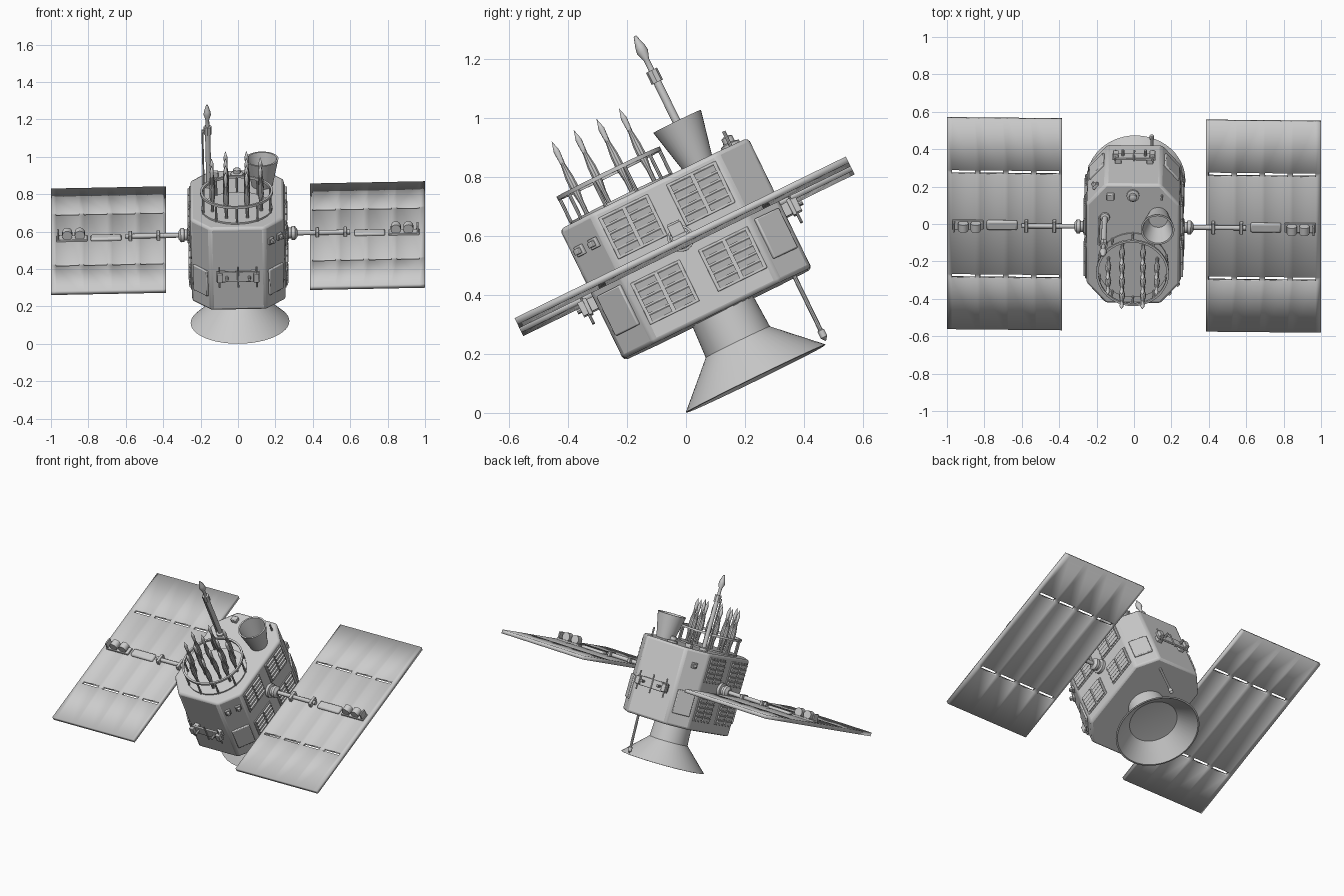
import bpy, bmesh
from math import radians, pi, cos, sin, atan2
from mathutils import Matrix, Vector

cube = bpy.data.objects.get("Cube")
if cube:
    bpy.data.objects.remove(cube)

grey = bpy.data.materials.new("spacecraft_grey")
grey.use_nodes = True
colour = (0.6, 0.6, 0.6, 1)
grey.diffuse_color = colour
grey.node_tree.nodes["Principled BSDF"].inputs["Base Color"].default_value = colour

# The whole craft leans back and rolls very slightly
TILT = (Matrix.Translation((0, 0, 0.555)) @ Matrix.Rotation(radians(26), 4, 'X')
        @ Matrix.Rotation(radians(-1.25), 4, 'Y'))
parts = []


def finish(name, bm, bevel=0, place=None):
    bmesh.ops.recalc_face_normals(bm, faces=bm.faces)
    mesh = bpy.data.meshes.new(name)
    bm.to_mesh(mesh)
    bm.free()
    mesh.materials.append(grey)
    ob = bpy.data.objects.new(name, mesh)
    bpy.context.collection.objects.link(ob)
    ob.matrix_world = TILT @ (place or Matrix())
    if bevel:
        mod = ob.modifiers.new("edge", 'BEVEL')
        mod.width, mod.segments, mod.limit_method = bevel, 2, 'ANGLE'
    parts.append(ob)
    return ob


def box(name, centre, size, bevel=0, place=None):
    bm = bmesh.new()
    bmesh.ops.create_cube(bm, size=1, matrix=Matrix.Translation(centre) @ Matrix.Diagonal((*size, 1)))
    return finish(name, bm, bevel, place)


def lathe(name, profile, at=(0, 0, 0), axis=(0, 0, 1), sides=16, place=None):
    """Revolve (radius, height) points around an axis."""
    bm = bmesh.new()
    rings = []
    for r, h in profile:
        if r == 0:
            rings.append([bm.verts.new((0, 0, h))] * sides)
        else:
            rings.append([bm.verts.new((r * cos(2 * pi * i / sides), r * sin(2 * pi * i / sides), h))
                          for i in range(sides)])
    for a, b in zip(rings, rings[1:]):
        for i in range(sides):
            j = (i + 1) % sides
            quad = list(dict.fromkeys((a[i], a[j], b[j], b[i])))
            if len(quad) > 2:
                bm.faces.new(quad)
    spin = Vector((0, 0, 1)).rotation_difference(Vector(axis)).to_matrix().to_4x4()
    return finish(name, bm, 0, (place or Matrix()) @ Matrix.Translation(at) @ spin)


def rod(name, a, b, r, sides=10, place=None):
    d = Vector(b) - Vector(a)
    return lathe(name, [(0, 0), (r, 0), (r, d.length), (0, d.length)], a, d.normalized(), sides, place)


# Body: eight-sided prism
W, CX, D, CY, H = 0.25, 0.147, 0.355, 0.235, 0.245
bm = bmesh.new()
outline = [(W, -CY), (W, CY), (CX, D), (-CX, D), (-W, CY), (-W, -CY), (-CX, -D), (CX, -D)]
base = bm.faces.new([bm.verts.new((x, y, -H)) for x, y in outline])
top = bmesh.ops.extrude_face_region(bm, geom=[base])["geom"]
bmesh.ops.translate(bm, vec=(0, 0, 2 * H), verts=[v for v in top if isinstance(v, bmesh.types.BMVert)])
finish("body", bm, 0.014)

# Chamfer plates, one on each slanted face
for sx in (-1, 1):
    for sy in (-1, 1):
        turn = atan2(sy * (W - CX), sx * (D - CY))
        chamfer = Matrix.Translation((sx * (W + CX) / 2, sy * (D + CY) / 2, 0)) @ Matrix.Rotation(turn, 4, 'Z')
        box("chamfer_plate", (0.002, 0, -0.09), (0.018, 0.115, 0.15), 0.005, chamfer)
        if sx == -sy:
            for off in ((-0.035, 0.035) if sx > 0 else (0,)):
                box("sensor_foot", (0.005, off, 0.15), (0.014, 0.036, 0.036), 0.003, chamfer)
                box("sensor_block", (0.018, off, 0.15), (0.024, 0.02, 0.02), 0.003, chamfer)

# Louvre panels on both sides: two columns of slats in a frame
for sx in (-1, 1):
    for y in (-0.128, 0.128):
        for z in (0.142, -0.105):
            box("louvre_backing", (sx * W, y, z), (0.012, 0.186, 0.156), 0.003)
            for col in (-1, 1):
                for row in range(5):
                    slat = Matrix.Translation((sx * 0.258, y + col * 0.044, z + (row - 2) * 0.029))
                    box("louvre_slat", (0, 0, 0), (0.012, 0.076, 0.022), 0,
                        slat @ Matrix.Rotation(sx * radians(14), 4, 'Y'))

# Equipment racks on front and back
for turn in (0, pi):
    rack = Matrix.Rotation(turn, 4, 'Z')
    box("rack_plate", (0, -0.385, -0.03), (0.23, 0.014, 0.06), 0.003, rack)
    for x in (-0.085, 0.085):
        box("rack_mount", (x, -0.365, -0.03), (0.035, 0.04, 0.045), 0.003, rack)
        box("rack_block", (x * 1.15, -0.397, -0.03), (0.03, 0.03, 0.05), 0.003, rack)
    for x in (-0.1, 0, 0.1):
        rod("rack_pin", (x, -0.392, -0.09), (x, -0.392, 0.03), 0.005, 8, rack)
    for x in (-0.06, 0.06):
        rod("rack_bolt", (x, -0.38, -0.03), (x, -0.425, -0.03), 0.008, 8, rack)

# Dish with neck, and the strut beside it
lathe("dish", [(0, -0.39), (0.15, -0.4), (0.254, -0.5), (0.264, -0.498), (0.121, -0.36), (0.115, -0.235)],
      (0, 0.02, 0), sides=48)
rod("dish_strut", (0.095, 0.29, -0.235), (0.085, 0.29, -0.47), 0.008)
lathe("strut_tip", [(0, -0.025), (0.012, -0.01), (0.012, 0.015), (0, 0.025)], (0.085, 0.29, -0.465))

# Horn on the roof
lathe("horn", [(0.055, 0.24), (0.09, 0.4), (0.08, 0.4), (0.05, 0.27), (0, 0.27)], (0.135, 0.163, 0), sides=32)

# Tall mast
mast = (-0.15, 0.161, 0)
lathe("mast", [(0.026, 0.24), (0.026, 0.26), (0.014, 0.265), (0.014, 0.55), (0.01, 0.6), (0.01, 0.64),
               (0.02, 0.67), (0.017, 0.69), (0.005, 0.728), (0, 0.73)], mast)
lathe("mast_collar", [(0, 0.555), (0.021, 0.555), (0.021, 0.6), (0, 0.6)], mast, sides=8)
rod("mast_cable", (-0.178, 0.161, 0.24), (-0.178, 0.161, 0.58), 0.005, 8)
box("mast_cable_clip", (-0.165, 0.161, 0.575), (0.03, 0.012, 0.012))

# Roof details behind the horn
lathe("roof_knob", [(0.034, 0.24), (0.034, 0.256), (0.02, 0.26), (0.02, 0.28), (0.01, 0.285), (0, 0.285)], (0, 0.29, 0))
box("roof_box", (-0.12, 0.285, 0.255), (0.04, 0.035, 0.03), 0.004)
rod("roof_whip", (0.155, 0.29, 0.24), (0.155, 0.29, 0.3), 0.006, 8)

# Antenna bay: deck, guard rail and a cluster of spikes
bay_y = -0.122
lathe("bay_deck", [(0.19, 0.235), (0.19, 0.254), (0, 0.254)], (0, bay_y, 0), sides=40)
lathe("bay_rail", [(0.183, 0.338), (0.195, 0.338), (0.195, 0.352), (0.183, 0.352), (0.183, 0.338)],
      (0, bay_y, 0), sides=40)
for i in range(10):
    a = 2 * pi * (i + 0.5) / 10
    x, y = 0.188 * cos(a), bay_y + 0.188 * sin(a)
    rod("rail_post", (x, y, 0.24), (x, y, 0.345), 0.006, 8)
spike = [(0.008, 0.24), (0.009, 0.3), (0.016, 0.35), (0.015, 0.39), (0.008, 0.44), (0.011, 0.49), (0, 0.528)]
for x in (-0.13, -0.056, 0.056, 0.13):
    for y in (-0.127, -0.043, 0.043, 0.127):
        if abs(x) + abs(y) < 0.2:
            lathe("antenna_spike", spike, (x, bay_y + y, 0), sides=10)


# Solar wings: sheet with two rows of slots, boom and equipment on top
def wing(side):
    xs = [0.385]
    for i in range(4):
        xs += [0.4 + i * 0.15, 0.522 + i * 0.15]
    xs.append(1.0)
    ys = [-0.625, -0.321, -0.297, 0.297, 0.321, 0.625]
    bm = bmesh.new()
    grid = [[bm.verts.new((side * x, y, 0.011)) for y in ys] for x in xs]
    for i in range(len(xs) - 1):
        for j in range(len(ys) - 1):
            if not (i % 2 and j in (1, 3)):
                bm.faces.new((grid[i][j], grid[i + 1][j], grid[i + 1][j + 1], grid[i][j + 1]))
    sheet = finish("solar_wing", bm)
    mod = sheet.modifiers.new("thickness", 'SOLIDIFY')
    mod.thickness = 0.024
    mod.offset = -side if sheet.data.polygons[0].normal.z * side < 0 else 0
    mod.offset = 0
    axis = (side, 0, 0)
    lathe("boom_hub", [(0.045, 0.24), (0.045, 0.268), (0.03, 0.272), (0.03, 0.285), (0.038, 0.288),
                       (0.038, 0.305), (0.02, 0.318), (0, 0.318)], (0, 0, 0.035), axis, 20)
    rod("boom", (side * 0.3, 0, 0.035), (side * 0.6, 0, 0.035), 0.013, 12)
    for x in (0.425, 0.575):
        box("boom_clamp", (side * x, 0, 0.032), (0.018, 0.065, 0.04), 0.003)
    box("wing_cover", (side * 0.705, 0, 0.028), (0.165, 0.055, 0.024), 0.01)
    box("wing_tray", (side * 0.888, 0, 0.026), (0.165, 0.055, 0.016), 0.003)
    for x in (0.845, 0.912):
        rod("tray_drum", (side * x, -0.022, 0.055), (side * x, 0.022, 0.055), 0.027, 16)
    box("tray_fin", (side * 0.962, 0, 0.05), (0.01, 0.05, 0.05), 0.002)


for side in (-1, 1):
    wing(side)

bpy.ops.object.select_all(action='DESELECT')
for ob in parts:
    ob.select_set(True)
bpy.context.view_layer.objects.active = parts[0]
bpy.ops.object.shade_smooth_by_angle(angle=radians(35))
